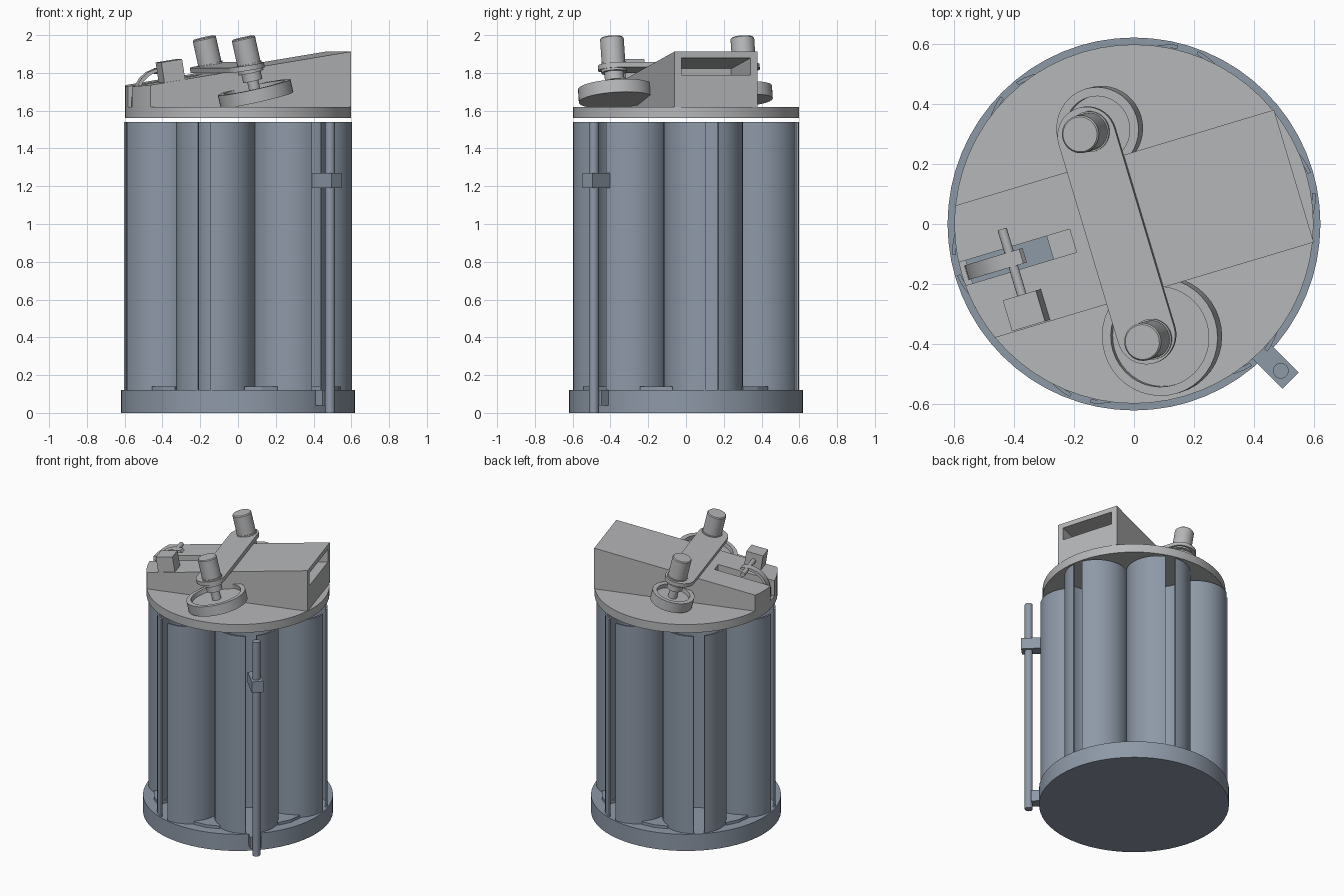
import bpy, bmesh, math
from mathutils import Matrix, Vector

if "Cube" in bpy.data.objects:
    bpy.data.objects.remove(bpy.data.objects["Cube"])

def material(name, col):
    m = bpy.data.materials.new(name)
    m.diffuse_color = (*col, 1)
    m.use_nodes = True
    m.node_tree.nodes["Principled BSDF"].inputs["Base Color"].default_value = m.diffuse_color
    return m

BLUE = material("blue_grey", (0.27, 0.32, 0.39))
GREY = material("light_grey", (0.47, 0.475, 0.485))
TURN = Matrix.Rotation(math.radians(16.7), 4, 'Z')   # heading of the upper assembly
SLOPE = 0.16                                         # rise of the housing roof
TUBE_ANGLE = 13

def finish(name, bm, mat, matrix=Matrix.Identity(4), smooth=True):
    bmesh.ops.recalc_face_normals(bm, faces=bm.faces)
    bm.transform(matrix)
    me = bpy.data.meshes.new(name)
    bm.to_mesh(me)
    bm.free()
    me.materials.append(mat)
    ob = bpy.data.objects.new(name, me)
    bpy.context.collection.objects.link(ob)
    if smooth:
        bpy.ops.object.select_all(action='DESELECT')
        ob.select_set(True)
        bpy.context.view_layer.objects.active = ob
        bpy.ops.object.shade_smooth_by_angle(angle=math.radians(35))
    return ob

def prism(name, pts, z0, z1, mat, matrix=Matrix.Identity(4), smooth=True):
    """Extrude a plan outline; z1 may be a function of x."""
    bm = bmesh.new()
    top = z1 if callable(z1) else (lambda x: z1)
    lo = [bm.verts.new((x, y, z0)) for x, y in pts]
    hi = [bm.verts.new((x, y, top(x))) for x, y in pts]
    bm.faces.new(lo)
    bm.faces.new(hi)
    n = len(pts)
    for i in range(n):
        j = (i + 1) % n
        bm.faces.new((lo[i], lo[j], hi[j], hi[i]))
    return finish(name, bm, mat, matrix, smooth)

def box(name, x, y, z, mat, matrix=Matrix.Identity(4)):
    pts = [(x[0], y[0]), (x[1], y[0]), (x[1], y[1]), (x[0], y[1])]
    return prism(name, pts, z[0], z[1], mat, matrix, False)

def arc(r, a0, a1, n, cx=0, cy=0):
    return [(cx + r * math.cos(math.radians(a0 + (a1 - a0) * i / n)),
             cy + r * math.sin(math.radians(a0 + (a1 - a0) * i / n))) for i in range(n + 1)]

def disc(name, r, z0, z1, mat, matrix=Matrix.Identity(4), n=48):
    return prism(name, arc(r, 0, 360, n)[:-1], z0, z1, mat, matrix)

def lathe(name, profile, mat, matrix, n=40):
    """Spin a closed (radius, height) profile about the local z axis."""
    bm = bmesh.new()
    vs = [bm.verts.new((r, 0, z)) for r, z in profile]
    es = [bm.edges.new((vs[i], vs[(i + 1) % len(vs)])) for i in range(len(vs))]
    bmesh.ops.spin(bm, geom=vs + es, cent=(0, 0, 0), axis=(0, 0, 1),
                   angle=2 * math.pi, steps=n, use_merge=True)
    bmesh.ops.remove_doubles(bm, verts=bm.verts, dist=1e-5)
    return finish(name, bm, mat, matrix)

def cut(target, cutter):
    cutter.hide_render = True
    cutter.hide_viewport = True
    mod = target.modifiers.new("cut", 'BOOLEAN')
    mod.operation = 'DIFFERENCE'
    mod.solver = 'EXACT'
    mod.object = cutter

# round base
disc("base_plate", 0.62, 0, 0.12, BLUE, n=64)

# ring of six slotted tubes, with low spacers in between
half = math.degrees(math.asin(0.035 / 0.21))
section = arc(0.21, half, 360 - half, 40) + arc(0.198, 360 - half, half, 40)
for k in range(6):
    rot = Matrix.Rotation(math.radians(TUBE_ANGLE + 60 * k), 4, 'Z')
    prism("storage_tube", section, 0.12, 1.54, BLUE, rot @ Matrix.Translation((0.405, 0, 0)))
    gap = Matrix.Rotation(math.radians(TUBE_ANGLE + 30 + 60 * k), 4, 'Z')
    prism("tube_spacer", [(0.36, -0.02), (0.54, -0.09), (0.555, 0), (0.54, 0.09), (0.36, 0.02)],
          0.12, 0.14, BLUE, gap, False)

# vertical guide rod with brackets
corner = Matrix.Rotation(math.radians(-45), 4, 'Z')
disc("guide_rod", 0.026, 0, 1.54, BLUE, corner @ Matrix.Translation((0.69, 0, 0)), 24)
box("upper_bracket", (0.58, 0.737), (-0.038, 0.038), (1.19, 1.27), BLUE, corner)
box("lower_bracket", (0.58, 0.67), (-0.038, 0.038), (0.04, 0.12), BLUE, corner)

# top disc with a slot
top_disc = disc("top_disc", 0.597, 1.56, 1.62, GREY, TURN, 64)
cut(top_disc, box("disc_slot_cutter", (-0.57, -0.29), (-0.035, 0.045), (1.5, 1.7), GREY, TURN))

# sloping housing, cut by a feed slot and a wide mouth
def roof(x):
    return 1.824 + SLOPE * x

housing = prism("wedge_housing", [(0.555, -0.23), (0.555, 0.23)] + arc(0.597, 157.4, 202.6, 14),
                1.62, roof, GREY, TURN)
cut(housing, box("feed_slot_cutter", (-0.7, -0.21), (-0.035, 0.045), (1.615, 2.0), GREY, TURN))
shear = Matrix.Identity(4)
shear[2][0] = SLOPE
cut(housing, box("mouth_cutter", (0.2, 0.7), (-0.19, 0.19), (1.70, 1.79), GREY, TURN @ shear))

# bridge plate carrying both motors, lying along the roof
tilt_roof = Matrix.Translation((-0.063, 0, roof(-0.063))) @ Matrix.Rotation(-math.atan(SLOPE), 4, 'Y')
prism("motor_bridge", arc(0.098, 0, 180, 20, 0, 0.325) + arc(0.098, 180, 360, 20, 0, -0.365),
      0.001, 0.028, GREY, TURN @ tilt_roof)

# tilted wheels with motors
for v, r in ((-0.384, 0.197), (0.337, 0.14)):
    M = (TURN @ Matrix.Translation((-0.018, v, 1.69))
         @ Matrix.Rotation(math.radians(-13), 4, 'Y'))
    lathe("drive_wheel", [(0, -0.035), (r, -0.035), (r, 0.035), (r - 0.03, 0.035),
                          (r - 0.03, 0.005), (0, 0.005)], GREY, M)
    lathe("motor", [(0, 0), (0.03, 0), (0.03, 0.07), (0.052, 0.07), (0.052, 0.115), (0.068, 0.115),
                    (0.068, 0.165), (0.063, 0.165), (0.063, 0.298), (0.058, 0.304), (0, 0.304)],
          GREY, M, 32)

# servo, its shaft and the curved gate arm
pivot = TURN @ Matrix.Translation((-0.425, 0, 1.81)) @ Matrix.Rotation(-math.atan(SLOPE), 4, 'Y')
box("servo_block", (-0.058, 0.058), (-0.225, -0.118), (-0.055, 0.055), GREY, pivot)
disc("servo_shaft", 0.016, -0.11, 0.135, GREY, pivot @ Matrix.Rotation(math.radians(90), 4, 'X'), 16)
path = [(-0.39, 1.825), (-0.45, 1.825), (-0.5, 1.805), (-0.54, 1.77), (-0.565, 1.725),
        (-0.578, 1.68), (-0.58, 1.62)]
inner = [(x + 0.012, z - 0.015) for x, z in path]
upright = Matrix.Translation((0, 0.03, 0)) @ Matrix.Rotation(math.radians(90), 4, 'X')
prism("gate_arm", path + inner[::-1], 0, 0.05, GREY, TURN @ upright)
